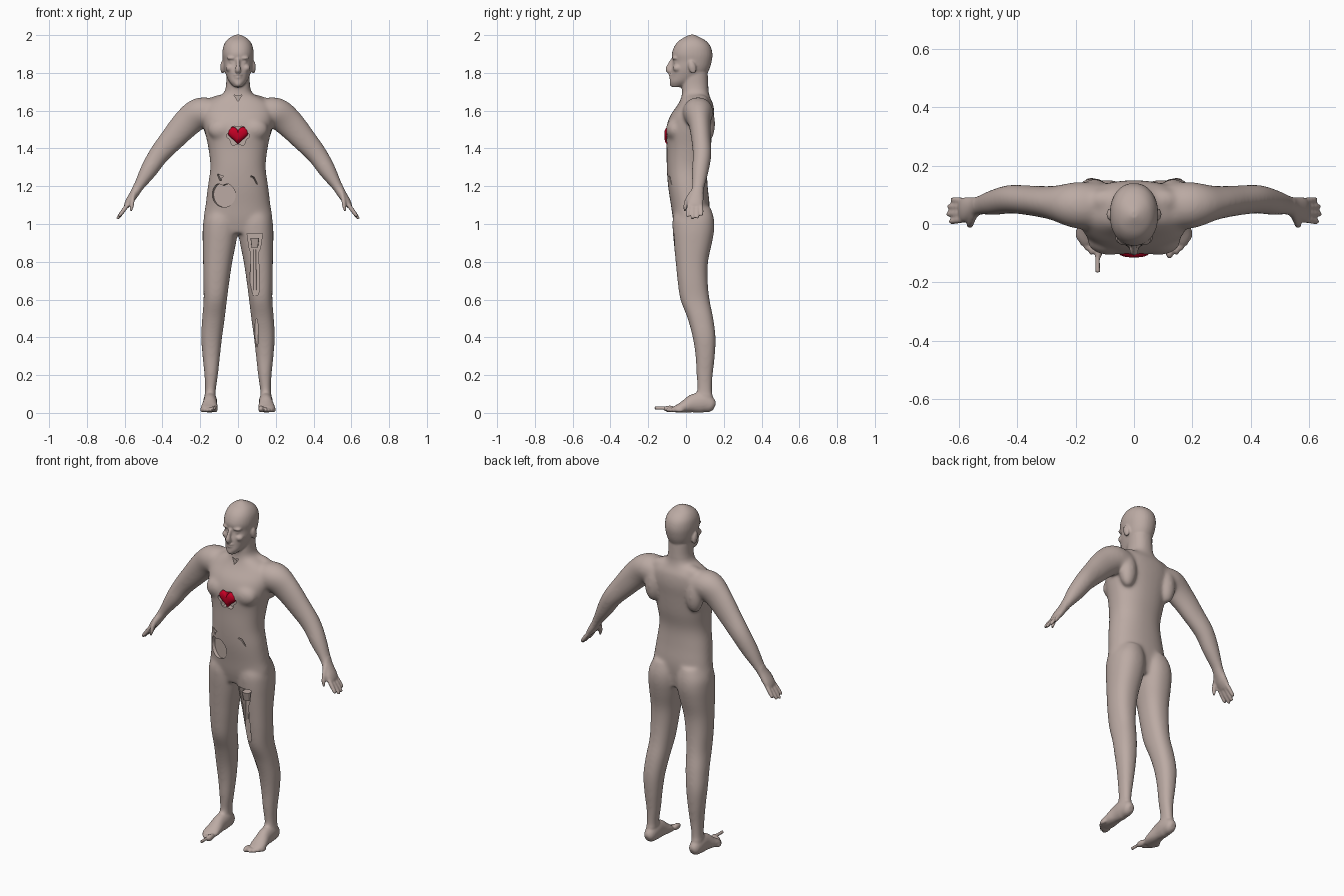
import bpy, bmesh, math
from mathutils import Vector, Matrix

if "Cube" in bpy.data.objects:
    bpy.data.objects.remove(bpy.data.objects["Cube"])

TAU = math.tau


def material(name, rgb):
    m = bpy.data.materials.new(name)
    m.diffuse_color = (*rgb, 1)
    m.use_nodes = True
    m.node_tree.nodes["Principled BSDF"].inputs["Base Color"].default_value = m.diffuse_color
    return m


skin = material("skin", (0.50, 0.405, 0.37))
red = material("heart red", (0.55, 0.0, 0.018))


def spline(rows, k=5):
    """Catmull-Rom interpolation of rows of numbers."""
    out = []
    for i in range(len(rows) - 1):
        p0, p1, p2 = rows[max(i - 1, 0)], rows[i], rows[i + 1]
        p3 = rows[min(i + 2, len(rows) - 1)]
        for j in range(k):
            t = j / k
            out.append([0.5 * (2 * b + (c - a) * t + (2 * a - 5 * b + 4 * c - d) * t * t
                               + (3 * b - a - 3 * c + d) * t ** 3)
                        for a, b, c, d in zip(p0, p1, p2, p3)])
    return out + [list(rows[-1])]


def bridge(bm, rings):
    vs = [[bm.verts.new(p) for p in r] for r in rings]
    n = len(vs[0])
    for a, b in zip(vs, vs[1:]):
        for i in range(n):
            bm.faces.new((a[i], a[(i + 1) % n], b[(i + 1) % n], b[i]))
    bm.faces.new(vs[0])
    bm.faces.new(vs[-1])


def slices(bm, rows, s=1, p=0.88, n=32):
    """Stack of horizontal ovals: z, x_min, x_max, y_front, y_back."""
    rings = []
    for z, x0, x1, y0, y1 in spline(rows):
        ring = []
        for i in range(n):
            c, d = math.cos(TAU * i / n), math.sin(TAU * i / n)
            c, d = (math.copysign(abs(v) ** p, v) for v in (c, d))
            ring.append((s * ((x0 + x1) / 2 + c * (x1 - x0) / 2),
                         (y0 + y1) / 2 + d * (y1 - y0) / 2, z))
        rings.append(ring)
    bridge(bm, rings)


def tube(bm, rows, s=1, ref=(0, 1, 0), n=20):
    """Oval tube on a path: x, y, z, radius across, radius along ref."""
    rows = spline(rows)
    rings = []
    for i, r in enumerate(rows):
        t = (Vector(rows[min(i + 1, len(rows) - 1)][:3]) - Vector(rows[max(i - 1, 0)][:3])).normalized()
        b = Vector(ref)
        b = (b - t * b.dot(t)).normalized()
        a = t.cross(b)
        ring = []
        for j in range(n):
            q = Vector(r[:3]) + a * r[3] * math.cos(TAU * j / n) + b * r[4] * math.sin(TAU * j / n)
            ring.append((q.x * s, q.y, q.z))
        rings.append(ring)
    bridge(bm, rings)


def blob(bm, loc, size, s=1, rx=0):
    m = (Matrix.Translation((loc[0] * s, loc[1], loc[2])) @ Matrix.Rotation(rx, 4, 'X')
         @ Matrix.Diagonal((*size, 1)))
    bmesh.ops.create_uvsphere(bm, u_segments=20, v_segments=12, radius=1, matrix=m)


def finish(bm, name, mat=None):
    bmesh.ops.recalc_face_normals(bm, faces=bm.faces[:])
    me = bpy.data.meshes.new(name)
    bm.to_mesh(me)
    bm.free()
    ob = bpy.data.objects.new(name, me)
    bpy.context.collection.objects.link(ob)
    if mat:
        me.materials.append(mat)
    return ob


def bake(ob):
    dg = bpy.context.evaluated_depsgraph_get()
    me = bpy.data.meshes.new_from_object(ob.evaluated_get(dg))
    ob.modifiers.clear()
    ob.data = me


def smooth(ob, deg):
    bpy.ops.object.select_all(action='DESELECT')
    ob.select_set(True)
    bpy.context.view_layer.objects.active = ob
    bpy.ops.object.shade_smooth_by_angle(angle=math.radians(deg))


bm = bmesh.new()
# torso and neck
torso = [(.95, .13, -.05, .11), (1.02, .18, -.068, .12), (1.1, .172, -.08, .125), (1.2, .16, -.095, .115),
         (1.3, .147, -.102, .112), (1.4, .157, -.103, .13), (1.5, .178, -.106, .142), (1.57, .19, -.085, .15),
         (1.63, .18, -.045, .145), (1.665, .13, -.027, .13), (1.69, .08, -.022, .122),
         (1.73, .064, -.022, .118), (1.8, .062, -.02, .115)]
slices(bm, [(z, -w, w, f, b) for z, w, f, b in torso])
# head
head = [(1.724, .02, -.075, -.03), (1.75, .044, -.086, .05), (1.78, .06, -.081, .1), (1.82, .073, -.077, .124),
        (1.86, .079, -.069, .136), (1.9, .083, -.075, .14), (1.94, .078, -.062, .13), (1.97, .062, -.038, .105),
        (1.99, .038, -.005, .07), (2.002, .012, .02, .045)]
slices(bm, [(z, -w, w, f, b) for z, w, f, b in head], p=.92)
# nose, lips, chin
tube(bm, [(0, -.07, 1.872, .009, .01), (0, -.083, 1.845, .01, .014), (0, -.092, 1.82, .015, .017),
          (0, -.084, 1.808, .016, .016)])
blob(bm, (0, -.079, 1.79), (.024, .013, .006))
blob(bm, (0, -.078, 1.776), (.02, .013, .007))
blob(bm, (0, -.07, 1.742), (.02, .018, .015))

for s in (1, -1):
    # brow, eyelid, cheek, ear
    blob(bm, (.032, -.057, 1.878), (.028, .018, .009), s)
    blob(bm, (.032, -.052, 1.857), (.016, .014, .01), s)
    blob(bm, (.042, -.045, 1.825), (.024, .025, .02), s)
    blob(bm, (.082, .033, 1.83), (.012, .02, .036), s, .25)
    # chest, shoulder blade, collar muscle
    blob(bm, (.085, -.06, 1.5), (.075, .047, .06), s)
    blob(bm, (.135, .11, 1.53), (.05, .045, .1), s)
    blob(bm, (.09, .08, 1.64), (.07, .045, .045), s)
    # arm
    tube(bm, [(.12, .06, 1.585, .075, .08), (.2, .065, 1.588, .082, .08), (.27, .072, 1.535, .078, .06),
              (.35, .08, 1.447, .066, .052), (.42, .085, 1.365, .055, .05), (.475, .075, 1.28, .046, .045),
              (.525, .065, 1.2, .029, .035), (.545, .058, 1.165, .025, .036), (.575, .05, 1.12, .021, .043),
              (.592, .047, 1.093, .014, .04)], s)
    # fingers and thumb
    for y, ty, l in ((.016, .008, .9), (.037, .034, 1.05), (.059, .06, 1.0), (.079, .084, .8)):
        a, d = Vector((.582, y, 1.105)), Vector((.056 * l, ty - y, -.076 * l))
        tube(bm, [(*(a + d * t), r, r) for t, r in ((0, .011), (.5, .0115), (.9, .009), (1, .004))], s)
    tube(bm, [(.547, .035, 1.165, .016, .016), (.556, .01, 1.13, .014, .014),
              (.562, -.003, 1.095, .011, .011), (.567, -.006, 1.065, .005, .005)], s)
    # leg
    slices(bm, [(.06, .118, .18, .05, .145), (.12, .117, .175, .06, .138), (.2, .106, .178, .055, .142),
                (.3, .095, .188, .05, .153), (.4, .084, .195, .035, .157), (.5, .07, .19, .008, .145),
                (.6, .058, .182, -.03, .125), (.7, .045, .184, -.045, .115), (.8, .03, .185, -.055, .117),
                (.9, .01, .187, -.065, .138), (.97, 0, .187, -.071, .15), (1.03, .0, .18, -.07, .148),
                (1.09, .015, .15, -.05, .13)], s)
    # foot and toes
    tube(bm, [(.147, .152, .033, .015, .018), (.147, .135, .04, .03, .038), (.147, .09, .055, .037, .055),
              (.148, .04, .05, .037, .05), (.15, 0, .036, .042, .036), (.152, -.035, .025, .045, .024),
              (.148, -.062, .018, .036, .016)], s, (0, 0, 1))
    for x, y, r in ((.122, -.085, .018), (.146, -.082, .013), (.163, -.069, .012), (.178, -.053, .012),
                    (.19, -.034, .012)):
        blob(bm, (x, y, r + .003), (r * .85, r * 2, r), s)
# peg sticking out of the toe
tube(bm, [(-.125, -.08, .025, .009, .009), (-.124, -.167, .025, .009, .009)])
body = finish(bm, "body", skin)

# fuse the parts into one skin and soften the joins
rm = body.modifiers.new("fuse", 'REMESH')
rm.mode = 'VOXEL'
rm.voxel_size = .0055
bake(body)
bm = bmesh.new()
bm.from_mesh(body.data)
main = [v for v in bm.verts if abs(v.co.x) < .55 and .1 < v.co.z < 1.72]
for i in range(24):
    bmesh.ops.smooth_vert(bm, verts=main, factor=.5, use_axis_x=True, use_axis_y=True, use_axis_z=True)
for i in range(3):
    bmesh.ops.smooth_vert(bm, verts=bm.verts[:], factor=.5, use_axis_x=True, use_axis_y=True, use_axis_z=True)
bm.to_mesh(body.data)
bm.free()

# pits cut into the front of the body
bm = bmesh.new()


def pit(outline, floor, a=0):
    o, u, n = Vector(floor), Vector((math.cos(a), math.sin(a), 0)), Vector((math.sin(a), -math.cos(a), 0))
    base = [o + u * x + Vector((0, 0, z)) for x, z in outline]
    bridge(bm, [base, [p + n * .14 for p in base]])


def oval(rx, rz, n=32, wave=0, k=0):
    return [(rx * (1 + wave * math.cos(k * TAU * i / n)) * math.cos(TAU * i / n),
             rz * (1 + wave * math.cos(k * TAU * i / n)) * math.sin(TAU * i / n)) for i in range(n)]


apple = [(x, z - .016 * math.exp(-(x / .018) ** 2) * (z > 0)) for x, z in oval(.064, .066, 40)]
pit(oval(.055, .05, 36, .12, 6), (0, -.074, 1.468))
pit(apple, (-.07, -.058, 1.155), -.4)
pit([(-.016, .022), (-.02, .016), (-.004, -.014), (.005, -.014), (.004, .002), (.022, .012), (.006, .012)],
    (-.083, -.06, 1.243), -.4)
pit([(-.02, .022), (-.014, .026), (.004, .018), (.02, -.012), (.024, -.024), (.016, -.016), (0, .01)],
    (.075, -.066, 1.23), .4)
pit([(-.04, .95), (-.028, .87), (-.02, .85), (-.026, .65), (-.016, .622), (.016, .622), (.026, .65),
     (.02, .85), (.03, .87), (.042, .95)], (.088, -.02, 0))
pit(oval(.009, .08, 16), (.098, .066, .42))
pit([(-.022, .016), (0, -.02), (.022, .016), (0, .008)], (0, -.004, 1.668))
cutter = finish(bm, "pit_cutter")
cutter.hide_render = True
bo = body.modifiers.new("pits", 'BOOLEAN')
bo.operation = 'DIFFERENCE'
bo.solver = 'EXACT'
bo.object = cutter
bake(body)
bpy.data.objects.remove(cutter)
smooth(body, 40)

# heart: domed slab on a heart outline
bm = bmesh.new()
curve = []
for i in range(48):
    t = TAU * i / 48
    curve.append((math.sin(t) ** 3 * .056, (13 * math.cos(t) - 5 * math.cos(2 * t) - 2 * math.cos(3 * t)
                                           - math.cos(4 * t)) * .0033))
bridge(bm, [[(x * k, y, 1.474 + z * k) for x, z in curve]
            for k, y in ((.9, -.07), (1, -.09), (.95, -.1), (.82, -.107), (.6, -.112), (.3, -.114))])
smooth(finish(bm, "heart", red), 60)

# bucket and shaft lying in the thigh pit
bm = bmesh.new()
slices(bm, [(.875, .072, .106, -.055, -.015), (.925, .066, .112, -.066, -.015)], p=.4)
tube(bm, [(.088, -.02, .865, .007, .007), (.09, -.016, .65, .009, .007)])
smooth(finish(bm, "bucket", skin), 40)
